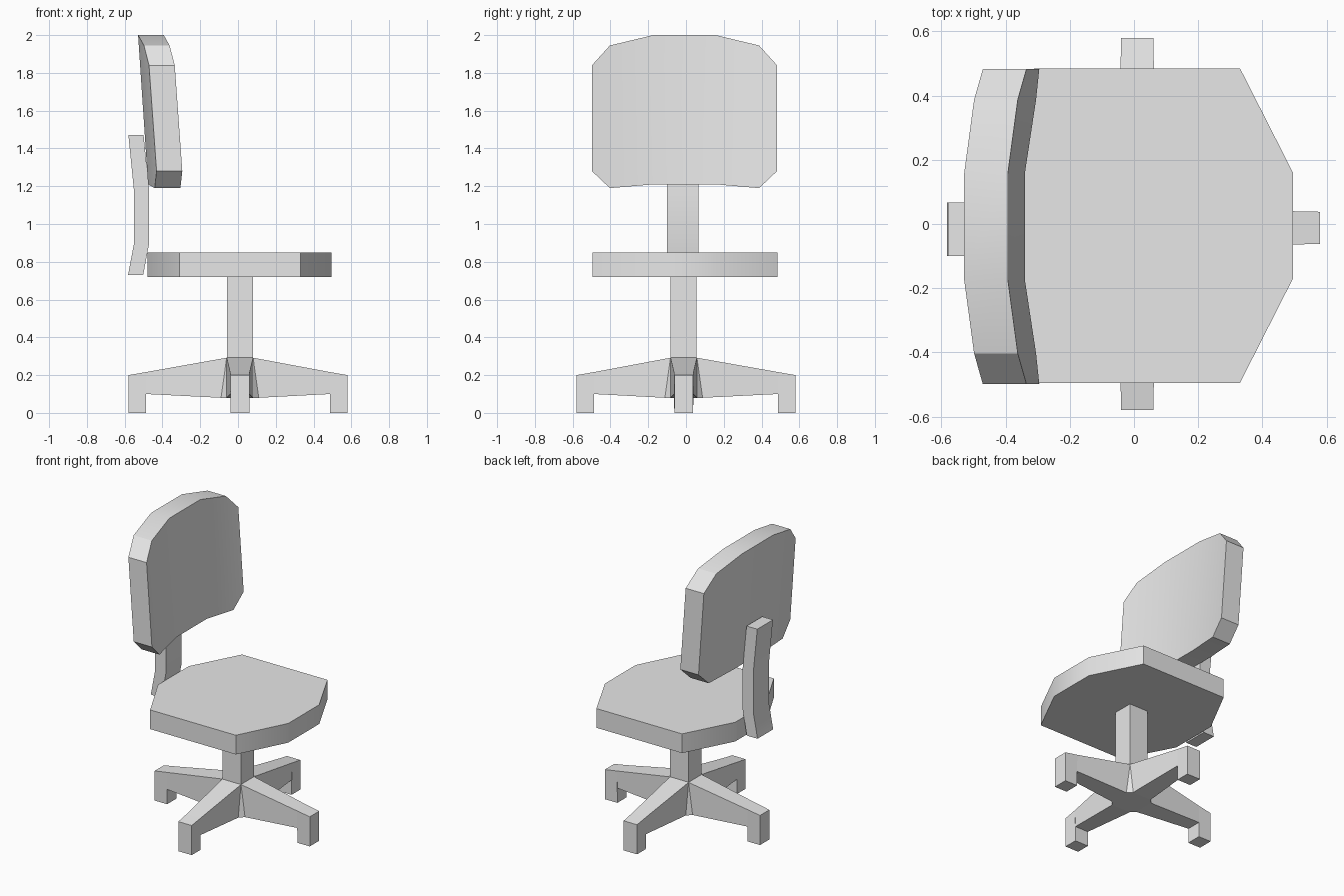
import bpy, bmesh, math
from mathutils import Matrix, Vector

default = bpy.data.objects.get("Cube")
if default:
    bpy.data.objects.remove(default)

grey = bpy.data.materials.new("chair grey")
grey.use_nodes = True
tone = (0.8, 0.8, 0.8, 1)
grey.diffuse_color = tone
grey.node_tree.nodes["Principled BSDF"].inputs["Base Color"].default_value = tone


def finish(name, bm):
    """Turn a bmesh into a grey object with soft shading on shallow edges."""
    bmesh.ops.remove_doubles(bm, verts=bm.verts, dist=0.0005)
    bmesh.ops.recalc_face_normals(bm, faces=bm.faces)
    mesh = bpy.data.meshes.new(name)
    bm.to_mesh(mesh)
    bm.free()
    mesh.materials.append(grey)
    obj = bpy.data.objects.new(name, mesh)
    bpy.context.collection.objects.link(obj)
    bpy.ops.object.select_all(action='DESELECT')
    obj.select_set(True)
    bpy.context.view_layer.objects.active = obj
    bpy.ops.object.shade_smooth_by_angle(angle=math.radians(30))
    return obj


def loft(bm, start, end):
    """Closed solid between two matching outlines."""
    a = [bm.verts.new(p) for p in start]
    b = [bm.verts.new(p) for p in end]
    bm.faces.new(a)
    bm.faces.new(b)
    for i in range(len(a)):
        j = (i + 1) % len(a)
        bm.faces.new((a[i], a[j], b[j], b[i]))


# Seat: an octagonal slab
half = [(0.33, 0.49), (-0.31, 0.49), (-0.48, 0.165)]
outline = [(0.495, 0.165)] + half
outline += [(x, -y) for x, y in reversed(outline)]
bm = bmesh.new()
loft(bm, [(x, y - 0.005, 0.72) for x, y in outline],
     [(x, y - 0.005, 0.85) for x, y in outline])
finish("seat", bm)

# Backrest: curved, tilted pad made of vertical strips
# each column: y, front x at bottom, bottom z, front x at top, top z
side = [(0.49, -0.295, 1.28, -0.335, 1.84),
        (0.395, -0.305, 1.19, -0.362, 1.945),
        (0.165, -0.34, 1.21, -0.393, 2.0)]
columns = side + [(-c[0],) + c[1:] for c in reversed(side)]
bm = bmesh.new()
rows = []
for y, xb, zb, xt, zt in columns:
    front = [Vector((xb, y - 0.008, zb)), Vector((xt, y - 0.008, zt))]
    back = [p - Vector((0.136, 0, 0)) for p in reversed(front)]
    rows.append([bm.verts.new(p) for p in front + back])
for a, b in zip(rows, rows[1:]):
    for i in range(4):
        j = (i + 1) % 4
        bm.faces.new((a[i], a[j], b[j], b[i]))
bm.faces.new(rows[0])
bm.faces.new(rows[-1])
finish("backrest", bm)

# Bent bracket that carries the backrest
spine = [(-0.582, 0.73), (-0.55, 0.90), (-0.55, 1.17), (-0.58, 1.47)]
profile = spine + [(x + 0.08, z) for x, z in reversed(spine)]
bm = bmesh.new()
loft(bm, [(x, -0.1, z) for x, z in profile], [(x, 0.067, z) for x, z in profile])
finish("back_bracket", bm)

# Square column under the seat
bm = bmesh.new()
bmesh.ops.create_cube(bm, size=1, matrix=Matrix.Translation((0.01, -0.013, 0.5))
                      @ Matrix.Diagonal((0.138, 0.138, 0.45, 1)))
finish("column", bm)

# Base: flared hub with four tapering legs and square feet
centre = Vector((0.01, -0.012, 0))
hub_top, hub_low = (0.07, 0.07, 0.292), (0.10, 0.07, 0.08)


def turned(points, turn, sign):
    """Points are (radius, half width, height), turned about the hub."""
    return [centre + turn @ Vector((r, sign * w, z)) for r, w, z in points]


bm = bmesh.new()
for k in range(4):
    turn = Matrix.Rotation(k * math.pi / 2, 3, 'Z')
    reach = 0.58 - centre.dot(turn @ Vector((1, 0, 0)))
    heel = reach - 0.093
    arm = [hub_top, (heel, 0.052, 0.216), (heel, 0.05, 0.1), hub_low]
    foot = [(heel, 0.052, 0.216), (reach, 0.05, 0.2), (reach, 0.05, 0), (heel, 0.05, 0)]
    for part in (arm, foot):
        loft(bm, turned(part, turn, -1), turned(part, turn, 1))
finish("legs", bm)

bm = bmesh.new()
for k in range(4):
    turn = Matrix.Rotation(k * math.pi / 2, 3, 'Z')
    for sign in (-1, 1):
        for p in turned([hub_top, hub_low], turn, sign):
            bm.verts.new(p)
bmesh.ops.remove_doubles(bm, verts=bm.verts, dist=0.0005)
bmesh.ops.convex_hull(bm, input=bm.verts)
finish("hub", bm)
